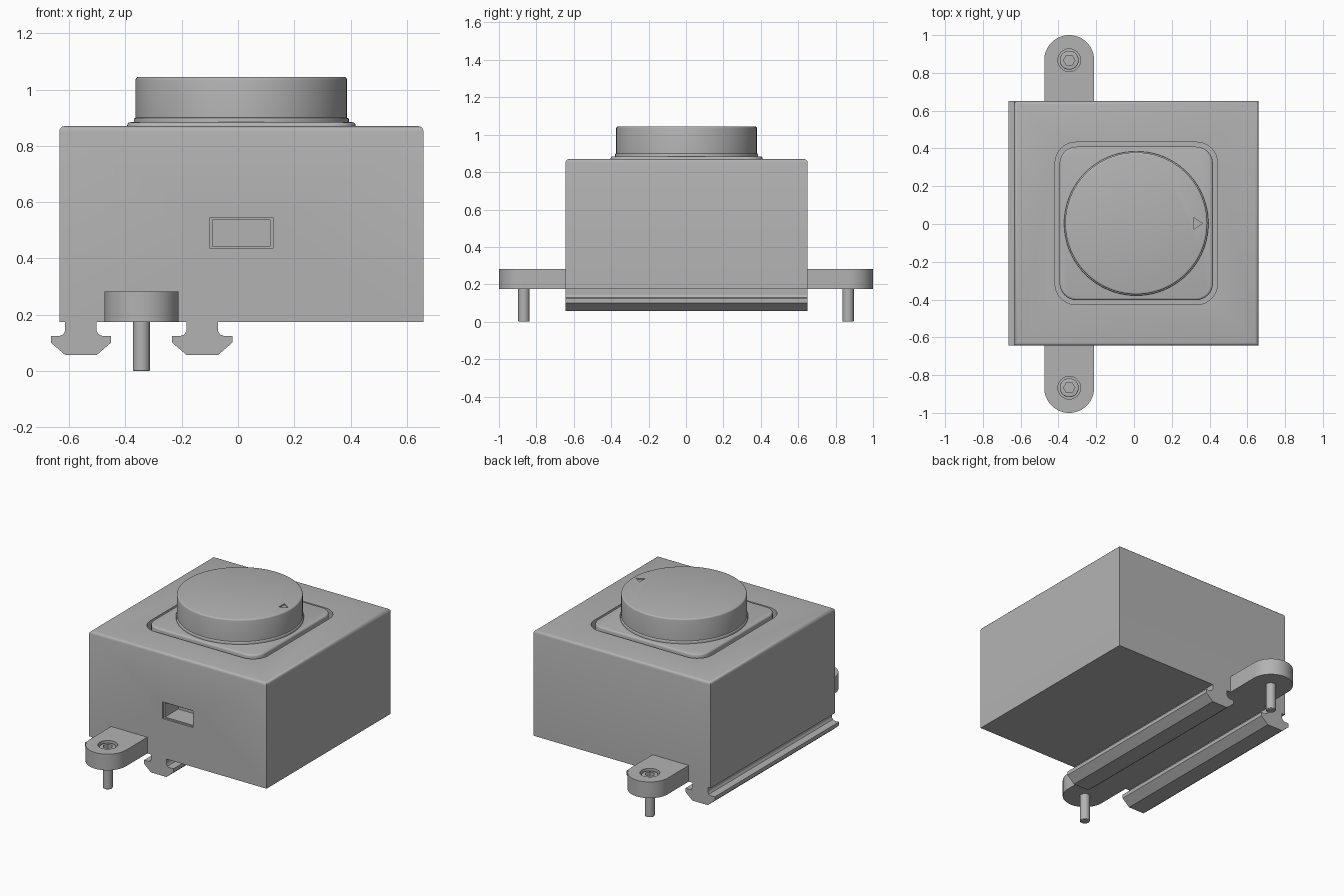
import bpy, bmesh, math
from mathutils import Matrix

if "Cube" in bpy.data.objects:
    bpy.data.objects.remove(bpy.data.objects["Cube"], do_unlink=True)

grey = bpy.data.materials.new("light grey")
grey.use_nodes = True
colour = (0.45, 0.45, 0.45, 1)
grey.diffuse_color = colour
grey.node_tree.nodes["Principled BSDF"].inputs["Base Color"].default_value = colour

CX, CY = 0.012, 0.003      # centre of the housing and knob
TAB_X, SCREW_Y = -0.343, 0.867
BASE, TOP = 0.175, 0.87


def prism(name, outline, z0, z1, top_bevel=0.0, segments=3, matrix=None):
    """Extrude an outline from z0 to z1, rounding its top rim."""
    bm = bmesh.new()
    face = bm.faces.new([bm.verts.new((x, y, z0)) for x, y in outline])
    new = bmesh.ops.extrude_face_region(bm, geom=[face])["geom"]
    verts = [v for v in new if isinstance(v, bmesh.types.BMVert)]
    bmesh.ops.translate(bm, verts=verts, vec=(0, 0, z1 - z0))
    bmesh.ops.recalc_face_normals(bm, faces=bm.faces)
    if top_bevel:
        rim = [e for e in bm.edges if all(v.co.z > z1 - 1e-5 for v in e.verts)]
        bmesh.ops.bevel(bm, geom=rim, offset=top_bevel, segments=segments,
                        profile=0.5, affect='EDGES')
    if matrix:
        bm.transform(matrix)
        bmesh.ops.recalc_face_normals(bm, faces=bm.faces)
    mesh = bpy.data.meshes.new(name)
    bm.to_mesh(mesh)
    bm.free()
    mesh.materials.append(grey)
    obj = bpy.data.objects.new(name, mesh)
    bpy.context.collection.objects.link(obj)
    return obj


def activate(obj):
    bpy.ops.object.select_all(action='DESELECT')
    obj.select_set(True)
    bpy.context.view_layer.objects.active = obj


def cut(obj, cutter):
    mod = obj.modifiers.new("cut", 'BOOLEAN')
    mod.object, mod.operation, mod.solver = cutter, 'DIFFERENCE', 'EXACT'
    activate(obj)
    bpy.ops.object.modifier_apply(modifier=mod.name)
    bpy.data.objects.remove(cutter, do_unlink=True)


def smooth(obj):
    activate(obj)
    bpy.ops.object.shade_smooth_by_angle(angle=math.radians(32))


def circle(x, y, r, n=64):
    return [(x + r * math.cos(math.tau * i / n), y + r * math.sin(math.tau * i / n))
            for i in range(n)]


def rounded(x, y, hx, hy, r, n=8):
    """Rectangle outline with rounded corners."""
    pts = []
    for k, (sx, sy) in enumerate([(1, 1), (-1, 1), (-1, -1), (1, -1)]):
        for i in range(n + 1):
            a = math.pi / 2 * (k + i / n)
            pts.append((x + sx * (hx - r) + r * math.cos(a),
                        y + sy * (hy - r) + r * math.sin(a)))
    return pts


def rect(x, y, hx, hy):
    return [(x - hx, y - hy), (x + hx, y - hy), (x + hx, y + hy), (x - hx, y + hy)]


# Housing with a top well and a stepped front window
housing = prism("housing", rect(CX, CY, 0.647, 0.647), BASE, TOP, 0.018)
cut(housing, prism("well_cutter", rounded(CX, CY, 0.43, 0.43, 0.11), 0.80, 1.0))
upright = Matrix.Rotation(math.pi / 2, 4, 'X')   # local z becomes -y
for hx, hz, depth in [(0.112, 0.055, 0.012), (0.102, 0.047, 0.15)]:
    cut(housing, prism("window_cutter", rect(0.012, 0.49, hx, hz),
                       0.644 - depth, 0.8, matrix=upright))
smooth(housing)

# Switch plate sitting in the well
plate = prism("switch_plate", rounded(CX, CY, 0.406, 0.406, 0.09), 0.79, 0.884, 0.012)
smooth(plate)

# Rotary knob with a flared foot and an engraved pointer
foot = prism("knob_foot", circle(CX, CY, 0.382, 96), 0.88, 0.9, 0.006)
smooth(foot)
knob = prism("knob", circle(CX, CY, 0.376, 96), 0.88, 1.045, 0.01)
cut(knob, prism("pointer_cutter", [(0.315, -0.028), (0.363, CY), (0.315, 0.034)],
                1.037, 1.1))
smooth(knob)

# Mounting tabs and their hex socket screws, front and back
for side, label in [(-1, "front"), (1, "back")]:
    y = side * SCREW_Y
    arc = [(TAB_X + 0.132 * math.cos(math.pi * i / 32),
            side * (0.868 + 0.132 * math.sin(math.pi * i / 32))) for i in range(33)]
    inner = CY + side * 0.646
    tab = prism(label + "_tab", arc + [(TAB_X - 0.132, inner), (TAB_X + 0.132, inner)],
                BASE, 0.282)
    cut(tab, prism("hole_cutter", circle(TAB_X, y, 0.06, 48), 0.21, 0.4))
    smooth(tab)
    head = prism(label + "_screw_head", circle(TAB_X, y, 0.05, 48), 0.2, 0.272, 0.006)
    cut(head, prism("socket_cutter", circle(TAB_X, y, 0.03, 6), 0.235, 0.4))
    smooth(head)
    shank = prism(label + "_screw_shank", circle(TAB_X, y, 0.03, 32), 0.0, 0.2)
    rim = shank.modifiers.new("rounded tip", 'BEVEL')
    rim.width, rim.segments = 0.004, 2
    smooth(shank)

# Two T-section rails along the underside
half = [(0.056, BASE), (0.056, 0.143), (0.063, 0.13), (0.076, 0.125),
        (0.107, 0.125), (0.107, 0.101), (0.056, 0.057)]
for cx, label in [(-0.558, "outer"), (-0.127, "inner")]:
    section = [(cx + x, z) for x, z in half] + [(cx - x, z) for x, z in reversed(half)]
    prism(label + "_rail", section, -0.65, 0.644, matrix=upright)
